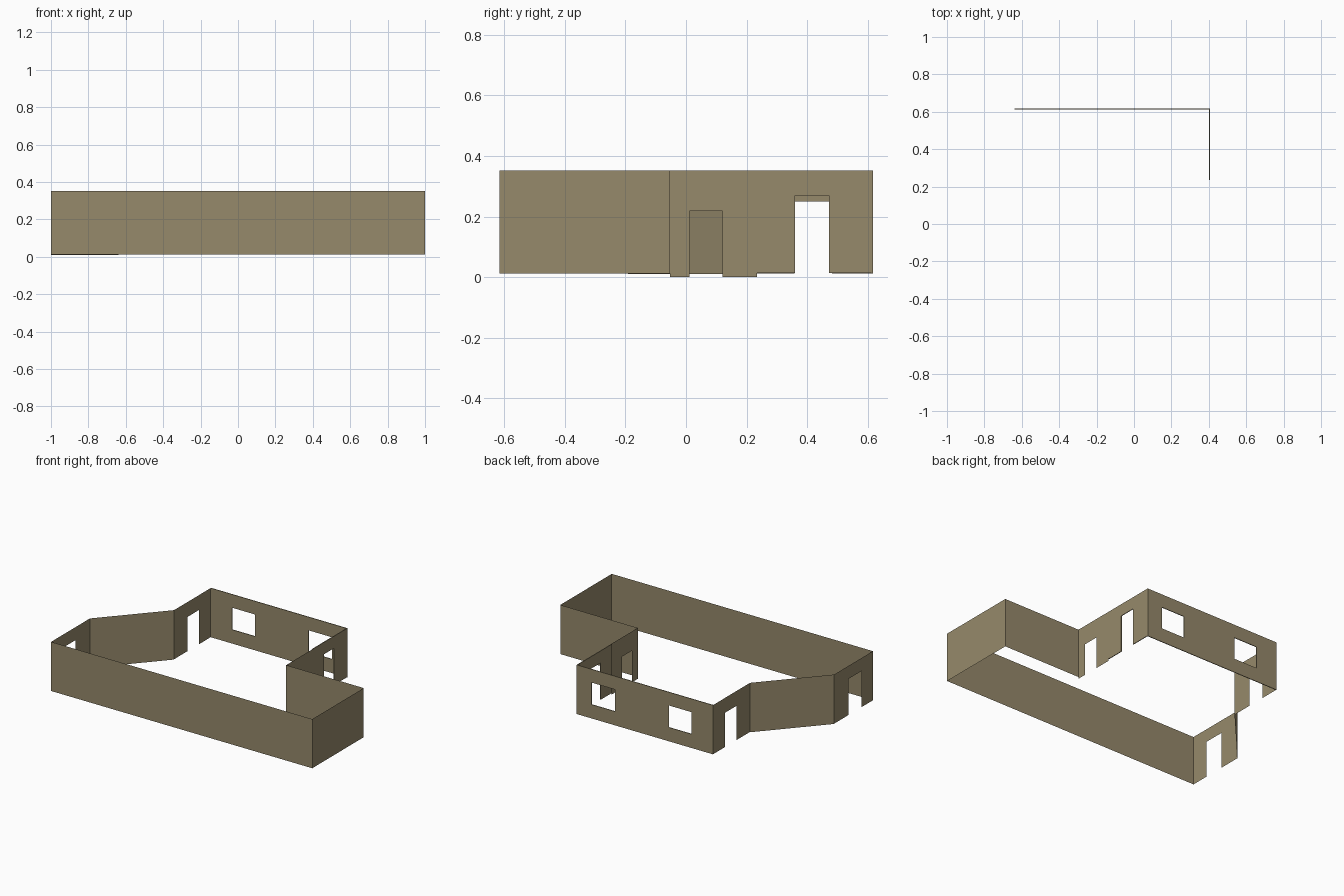
import bpy, bmesh
from mathutils import Vector

if "Cube" in bpy.data.objects:
    bpy.data.objects.remove(bpy.data.objects["Cube"])

TOP = 0.352
BASE = 0.012

wall_paint = bpy.data.materials.new("tan_wall")
wall_paint.diffuse_color = (0.305, 0.252, 0.147, 1)
wall_paint.use_nodes = True
wall_paint.node_tree.nodes["Principled BSDF"].inputs["Base Color"].default_value = wall_paint.diffuse_color


def wall(name, a, b, base=BASE, openings=(), thickness=0.0):
    """Flat wall from plan point a to b (outside on the right of travel).
    Openings are (start, end, bottom, top), start/end measured along the wall."""
    a, b = Vector((*a, 0)), Vector((*b, 0))
    length = (b - a).length
    run = (b - a).normalized()
    us = sorted({0, length, *[v for o in openings for v in o[:2]]})
    zs = sorted({base, TOP, *[v for o in openings for v in o[2:]]})
    bm = bmesh.new()
    verts = {}

    def vert(u, z):
        if (u, z) not in verts:
            verts[u, z] = bm.verts.new(a + run * u + Vector((0, 0, z)))
        return verts[u, z]

    for u0, u1 in zip(us, us[1:]):
        for z0, z1 in zip(zs, zs[1:]):
            u, z = (u0 + u1) / 2, (z0 + z1) / 2
            if any(o[0] < u < o[1] and o[2] < z < o[3] for o in openings):
                continue
            bm.faces.new([vert(u0, z0), vert(u1, z0), vert(u1, z1), vert(u0, z1)])
    mesh = bpy.data.meshes.new(name)
    bm.to_mesh(mesh)
    bm.free()
    mesh.materials.append(wall_paint)
    obj = bpy.data.objects.new(name, mesh)
    bpy.context.collection.objects.link(obj)
    if thickness:
        mod = obj.modifiers.new("thickness", 'SOLIDIFY')
        mod.thickness = thickness
        mod.offset = -1
    return obj


Y0, Y1 = -0.616, 0.617      # front and back
STEP = -0.053               # where the plan steps in on the right
IN = 0.406                  # inner right wall
LEFT = -0.638               # back part of the left side

# front wall in two panels, then the right wing
wall("front_wall_long", (-1, Y0), (IN, Y0))
wall("front_wall_short", (IN, Y0), (1, Y0))
wall("right_wing_wall", (1, Y0), (1, STEP))
wall("wing_back_wall", (1, STEP), (IN, STEP))

# inner right wall: low panel and rear panel, a door in each
split = 0.235
wall("inner_right_wall", (IN, STEP), (IN, split), base=0.0,
     openings=[(0.012 - STEP, 0.121 - STEP, 0.0, 0.219)])
wall("rear_right_wall", (IN, split), (IN, Y1), thickness=0.005, base=0.014,
     openings=[(0.36 - split, 0.472 - split, 0.014, 0.269)])

# back wall with two windows
wall("back_wall", (IN, Y1), (LEFT, Y1), thickness=0.005,
     openings=[(IN - 0.29, IN - 0.112, 0.108, 0.26),
               (IN + 0.30, IN + 0.475, 0.108, 0.26)])

# left side: door wall, slanted wall, second door wall
wall("rear_left_wall", (LEFT, Y1), (LEFT, 0.212),
     openings=[(Y1 - 0.482, Y1 - 0.358, BASE, 0.249)])
wall("slanted_wall", (LEFT, 0.212), (-1, -0.192), base=0.01)
wall("front_left_wall", (-1, -0.192), (-1, Y0),
     openings=[(0.155, 0.297, BASE, 0.262)])
